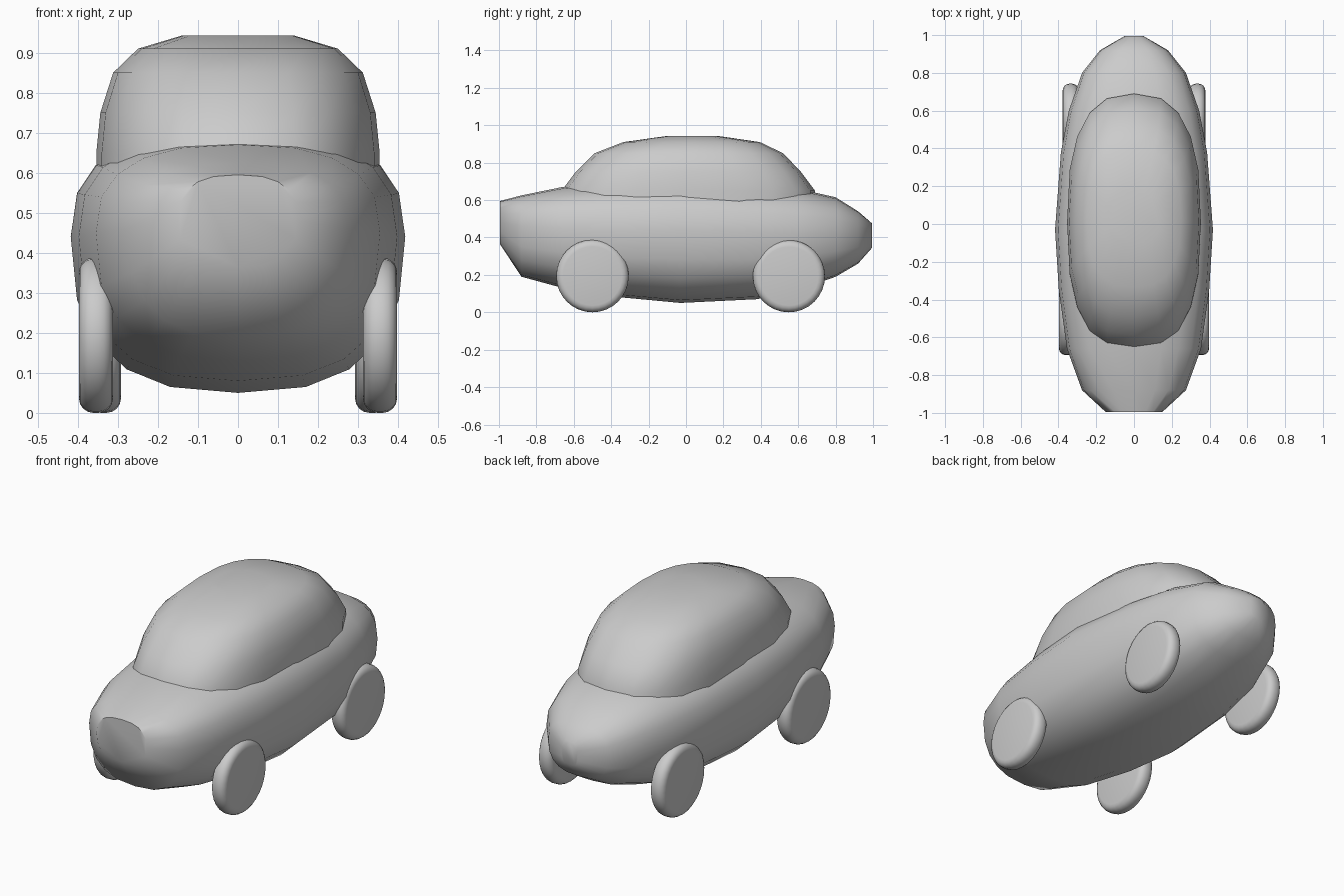
import bpy, bmesh
from math import sin, cos, pi, radians
from mathutils import Matrix

if "Cube" in bpy.data.objects:
    bpy.data.objects.remove(bpy.data.objects["Cube"])


def power(v, n):
    return (1 if v >= 0 else -1) * abs(v) ** (2 / n)


def finish(name, bm, angle):
    bmesh.ops.recalc_face_normals(bm, faces=bm.faces)
    mesh = bpy.data.meshes.new(name)
    bm.to_mesh(mesh)
    bm.free()
    ob = bpy.data.objects.new(name, mesh)
    bpy.context.collection.objects.link(ob)
    bpy.ops.object.select_all(action='DESELECT')
    ob.select_set(True)
    bpy.context.view_layer.objects.active = ob
    bpy.ops.object.shade_smooth_by_angle(angle=radians(angle))
    return ob


def loft(name, rings, angle=50):
    bm = bmesh.new()
    loops = [[bm.verts.new(p) for p in ring] for ring in rings]
    for a, b in zip(loops, loops[1:]):
        for i in range(len(a)):
            j = (i + 1) % len(a)
            bm.faces.new((a[i], a[j], b[j], b[i]))
    bm.faces.new(loops[0])
    bm.faces.new(loops[-1])
    return finish(name, bm, angle)


SIDES = 20
ANGLES = [2 * pi * i / SIDES for i in range(SIDES)]


# Body: rounded cross-sections along y (y, bottom, top, half width, widest z)
def body_ring(y, bottom, top, width, mid):
    ring = []
    for a in ANGLES:
        c, s = power(cos(a), 2.6), power(sin(a), 2.6)
        ring.append((width * c, y, mid + s * (top - mid if s > 0 else mid - bottom)))
    return ring


loft("body", [body_ring(*s) for s in (
    (-0.995, 0.365, 0.595, 0.15, 0.48),
    (-0.88, 0.19, 0.625, 0.275, 0.46),
    (-0.66, 0.13, 0.67, 0.355, 0.45),
    (-0.35, 0.08, 0.70, 0.398, 0.44),
    (-0.03, 0.05, 0.71, 0.418, 0.44),
    (0.38, 0.07, 0.68, 0.387, 0.43),
    (0.60, 0.12, 0.66, 0.345, 0.42),
    (0.80, 0.19, 0.615, 0.275, 0.42),
    (0.92, 0.26, 0.54, 0.18, 0.41),
    (0.995, 0.345, 0.475, 0.05, 0.41))])


# Cabin: rounded plan outlines stacked in z (z, front y, back y, half width)
def cabin_ring(z, front, back, width):
    mid, half = (front + back) / 2, (back - front) / 2
    return [(width * power(cos(a), 2.6), mid + half * power(sin(a), 2.6), z)
            for a in ANGLES]


loft("cabin", [cabin_ring(*s) for s in (
    (0.50, -0.68, 0.69, 0.354),
    (0.65, -0.665, 0.69, 0.354),
    (0.75, -0.59, 0.615, 0.344),
    (0.85, -0.49, 0.52, 0.312),
    (0.91, -0.335, 0.395, 0.25),
    (0.943, -0.10, 0.17, 0.14))])


# Wheels: thin discs with rounded rims
def wheel(name, x, y, radius, depth=0.085):
    bm = bmesh.new()
    bmesh.ops.create_cone(bm, cap_ends=True, segments=32, radius1=radius,
                          radius2=radius, depth=depth)
    rims = [e for e in bm.edges if abs(e.verts[0].co.z - e.verts[1].co.z) < 1e-5]
    bmesh.ops.bevel(bm, geom=rims, offset=0.036, segments=4, profile=0.5,
                    affect='EDGES')
    bm.transform(Matrix.Translation((x, y, radius)) @ Matrix.Rotation(pi / 2, 4, 'Y'))
    finish(name, bm, 40)


for side, tag in ((-1, "left"), (1, "right")):
    wheel("front_wheel_" + tag, side * 0.355, -0.50, 0.194)
    wheel("rear_wheel_" + tag, side * 0.335, 0.55, 0.193)
